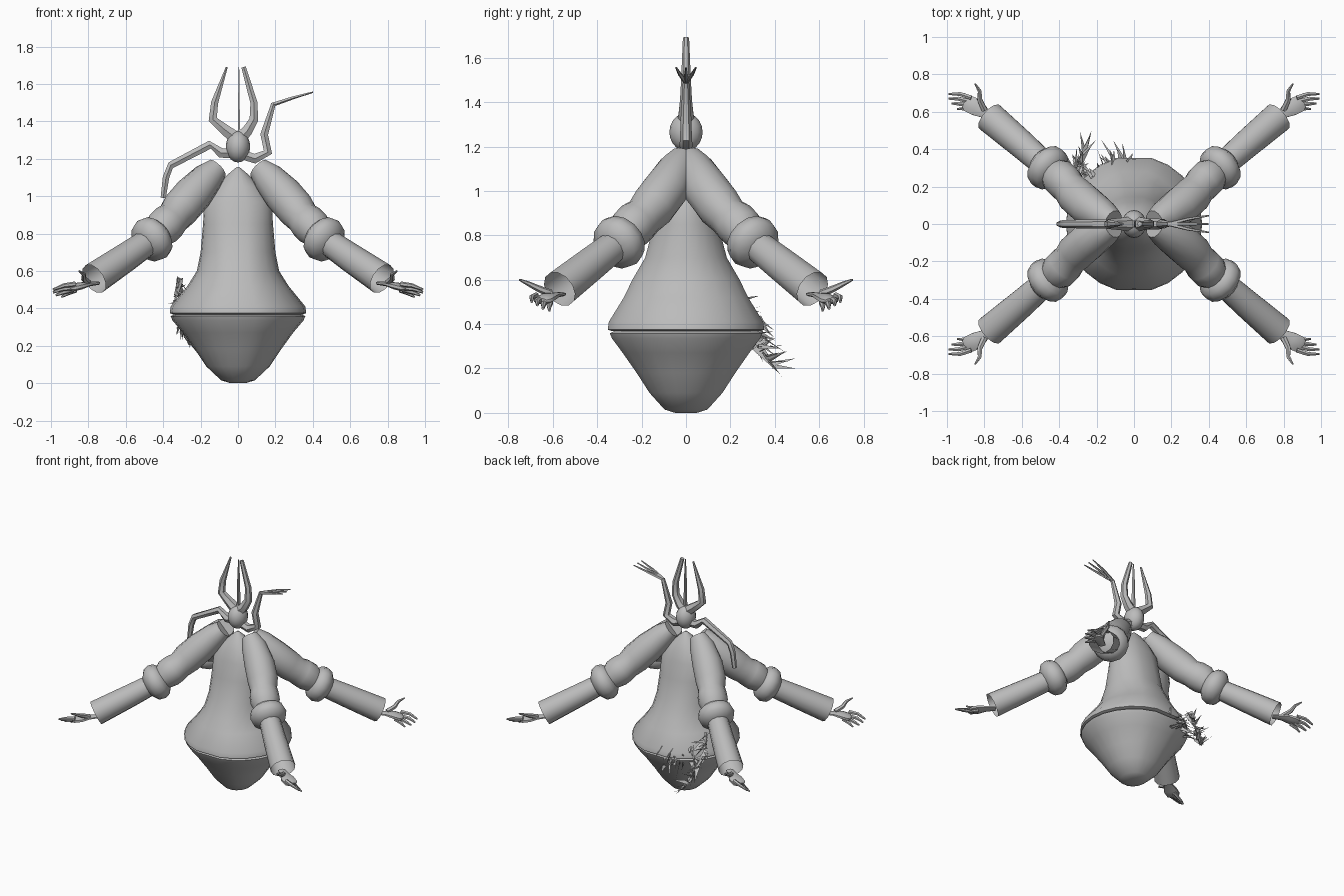
import bpy, bmesh, math, random
from mathutils import Vector

if "Cube" in bpy.data.objects:
    bpy.data.objects.remove(bpy.data.objects["Cube"])

random.seed(4)
mat = bpy.data.materials.new("plain grey")
mat.diffuse_color = (0.5, 0.5, 0.5, 1)
mat.use_nodes = True
mat.node_tree.nodes["Principled BSDF"].inputs["Base Color"].default_value = mat.diffuse_color


def finish(name, bm, angle=40):
    bmesh.ops.recalc_face_normals(bm, faces=bm.faces)
    me = bpy.data.meshes.new(name)
    bm.to_mesh(me)
    bm.free()
    ob = bpy.data.objects.new(name, me)
    bpy.context.collection.objects.link(ob)
    me.materials.append(mat)
    bpy.ops.object.select_all(action='DESELECT')
    ob.select_set(True)
    bpy.context.view_layer.objects.active = ob
    if angle:
        bpy.ops.object.shade_smooth_by_angle(angle=math.radians(angle))
    return ob


def skin(bm, rings, caps=(True, True)):
    vs = [[bm.verts.new(p) for p in r] for r in rings]
    n = len(vs[0])
    for a, b in zip(vs, vs[1:]):
        for i in range(n):
            j = (i + 1) % n
            bm.faces.new((a[i], a[j], b[j], b[i]))
    if caps[0]:
        bm.faces.new(vs[0])
    if caps[1]:
        bm.faces.new(vs[-1])


def tube(bm, path, n=12, ref=(0, 0, 1), squash=(1, 1), caps=(True, True)):
    """Sweep a ring along path entries (x, y, z, radius)."""
    ps = [Vector(p[:3]) for p in path]
    ref = Vector(ref)
    rings = []
    for i, p in enumerate(ps):
        t = (ps[min(i + 1, len(ps) - 1)] - ps[max(i - 1, 0)]).normalized()
        s = t.cross(ref).normalized()
        u = s.cross(t)
        r = path[i][3]
        rings.append([p + s * (r * squash[0] * math.cos(a)) + u * (r * squash[1] * math.sin(a))
                      for a in [math.tau * (k + .5) / n for k in range(n)]])
    skin(bm, rings, caps)


def flip(path, sx, sy):
    return [(p[0] * sx, p[1] * sy) + tuple(p[2:]) for p in path]


def lathe(name, levels, n=24):
    """Oval body with a shallow crease down front and back."""
    bm = bmesh.new()
    rings = []
    for z, rx, ry in levels:
        ring = []
        for k in range(n):
            a = math.tau * k / n
            c = 0.965 if k in (n // 4, 3 * n // 4) else 1
            ring.append((rx * math.cos(a), ry * c * math.sin(a), z))
        rings.append(ring)
    skin(bm, rings)
    finish(name, bm, 35)


# Body: upper bell and lower bowl with a seam between
lathe("upper_body", [(.368, .35, .345), (.375, .365, .365), (.41, .36, .36), (.52, .27, .29),
                     (.6, .22, .25), (.7, .2, .19), (.85, .187, .15), (.97, .18, .12),
                     (1.05, .12, .09), (1.12, .05, .045), (1.155, .008, .008)])
lathe("lower_body", [(0, .04, .05), (.015, .09, .1), (.09, .17, .17), (.18, .23, .23),
                     (.27, .295, .295), (.335, .35, .345), (.358, .36, .355), (.368, .34, .335)])

# Four arms
UPPER = [(.11, .015, 1.15, .06), (.16, .04, 1.1, .085), (.24, .09, 1.01, .103), (.31, .15, .93, .103),
         (.345, .19, .885, .092), (.37, .22, .86, .1), (.4, .25, .83, .1), (.43, .275, .79, .08)]
CUFF = [(.415, .265, .805, .075), (.435, .282, .79, .115), (.46, .30, .77, .125),
        (.485, .325, .752, .115), (.51, .345, .735, .065)]
SLEEVE = [(.47, .31, .762, .07), (.6, .425, .672, .078), (.77, .57, .558, .086)]
PALM = [(.75, .56, .535, .025), (.80, .595, .53, .032), (.845, .625, .52, .05), (.89, .645, .508, .048),
        (.905, .652, .504, .03)]
FINGERS = [[(.87, .675, .53, .014), (.93, .695, .522, .012), (.99, .695, .50, .006)],
           [(.88, .655, .51, .014), (.94, .67, .503, .012), (.99, .67, .485, .006)],
           [(.88, .635, .50, .014), (.93, .642, .487, .012), (.975, .645, .47, .006)],
           [(.865, .61, .498, .013), (.91, .617, .48, .011), (.945, .615, .46, .005)],
           [(.80, .61, .538, .018), (.825, .665, .56, .015), (.825, .71, .582, .011), (.85, .75, .60, .005)]]
for sx, sy, tag in [(1, -1, "front_right"), (-1, -1, "front_left"), (1, 1, "back_right"), (-1, 1, "back_left")]:
    bm = bmesh.new()
    tube(bm, flip(UPPER, sx, sy), 14)
    finish(tag + "_upper_arm", bm, 60)
    bm = bmesh.new()
    tube(bm, flip(CUFF, sx, sy), 14)
    finish(tag + "_elbow_ring", bm, 60)
    bm = bmesh.new()
    tube(bm, flip(SLEEVE, sx, sy), 12, caps=(True, False))
    finish(tag + "_sleeve", bm, 50)
    bm = bmesh.new()
    tube(bm, flip(PALM, sx, sy), 8, squash=(1, .4))
    for f in FINGERS:
        tube(bm, flip(f, sx, sy), 6)
    finish(tag + "_hand", bm, 50)

# Head
bm = bmesh.new()
bmesh.ops.create_uvsphere(bm, u_segments=16, v_segments=10, radius=1)
for v in bm.verts:
    v.co = Vector((v.co.x * .065, v.co.y * .075, v.co.z * .085 + 1.265))
finish("head", bm, 60)

# Jointed limbs growing from the head, all in one upright plane
LIMBS = {
    "left_feeler": [(-.03, 0, 1.23, .03), (-.09, 0, 1.23, .03), (-.15, 0, 1.275, .025),
                    (-.36, 0, 1.165, .022), (-.385, 0, 1.1, .02), (-.40, 0, .99, .016)],
    "right_feeler": [(.03, 0, 1.22, .03), (.09, 0, 1.2, .03), (.16, 0, 1.235, .027),
                     (.14, 0, 1.33, .024), (.19, 0, 1.495, .014)],
    "left_horn": [(-.01, 0, 1.31, .04), (-.07, 0, 1.355, .033), (-.135, 0, 1.41, .027),
                  (-.125, 0, 1.5, .022), (-.06, 0, 1.69, .006)],
    "right_horn": [(.01, 0, 1.31, .04), (.05, 0, 1.35, .033), (.085, 0, 1.41, .027),
                   (.085, 0, 1.5, .022), (.03, 0, 1.69, .014)],
}
for name, path in LIMBS.items():
    bm = bmesh.new()
    tube(bm, path, 6, ref=(0, 1, 0))
    finish(name, bm, 50)
bm = bmesh.new()
for y in (-.045, 0, .045):
    tube(bm, [(.185, 0, 1.49, .012), (.29, y * .6, 1.525, .009), (.40, y, 1.556, .004)], 5, ref=(0, 1, 0))
finish("right_feeler_fork", bm, 50)
bm = bmesh.new()
tube(bm, [(.005, 0, 1.32, .022), (.005, 0, 1.55, .015), (.005, 0, 1.69, .006)], 4, ref=(0, 1, 0), squash=(.35, 1))
finish("centre_needle", bm, 0)

# Ragged tuft of flat blades on the back left side
bm = bmesh.new()


def blade(base, tip, w):
    b, t = Vector(base), Vector(tip)
    d = (t - b).normalized()
    s = d.cross(Vector((random.uniform(-1, 1), random.uniform(-1, 1), .8))).normalized() * w
    o = d.cross(s).normalized() * .004
    vs = [bm.verts.new(p) for p in (b + s, b - s, b + o, t)]
    for f in ((0, 1, 2), (0, 3, 1), (1, 3, 2), (2, 3, 0)):
        bm.faces.new([vs[i] for i in f])


spine = [Vector(p) for p in ((-.31, .2, .56), (-.34, .25, .42), (-.29, .32, .3), (-.26, .4, .2))]
for a, b in zip(spine, spine[1:]):
    blade(a, b + (b - a) * .15, .03)
    for k in range(10):
        p = a.lerp(b, k / 10)
        q = p + Vector((random.uniform(-.05, .08), random.uniform(.04, .12), random.uniform(-.1, .04)))
        blade(p, q, .016)
for k in range(24):
    a = math.radians(random.uniform(95, 140))
    z = random.uniform(.27, .45)
    p = Vector((.33 * math.cos(a), .33 * math.sin(a), z))
    out = Vector((math.cos(a), math.sin(a), 0)) * random.uniform(.05, .14)
    blade(p, p + out + Vector((random.uniform(-.06, .04), 0, random.uniform(-.1, .02))), .016)
finish("back_tuft", bm, 0)
